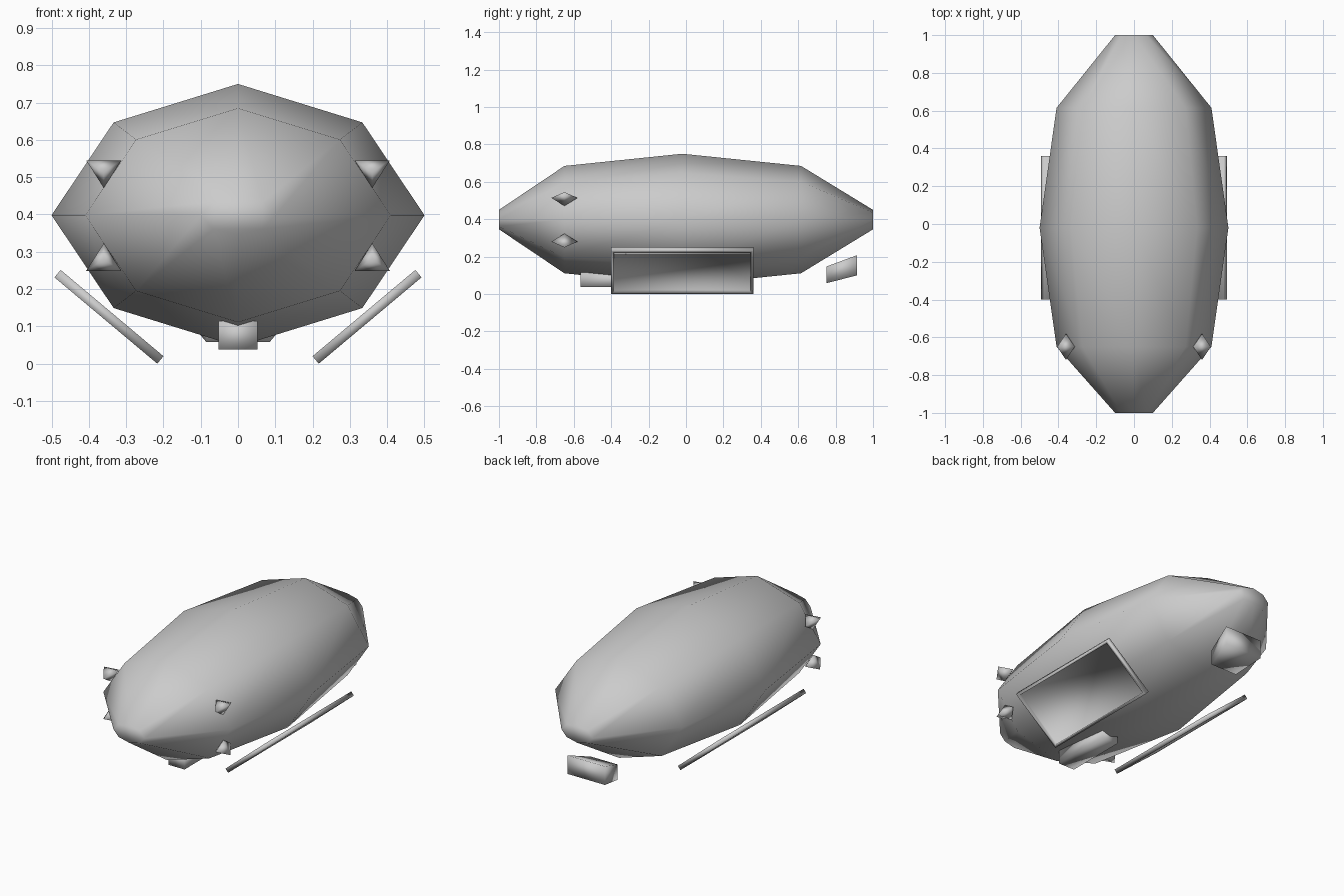
import bpy, bmesh
from math import sin, cos, tau, radians
from mathutils import Matrix

if "Cube" in bpy.data.objects:
    bpy.data.objects.remove(bpy.data.objects["Cube"])


def finish(bm, name):
    bmesh.ops.recalc_face_normals(bm, faces=bm.faces)
    me = bpy.data.meshes.new(name)
    bm.to_mesh(me)
    bm.free()
    for p in me.polygons:
        p.use_smooth = True
    ob = bpy.data.objects.new(name, me)
    bpy.context.collection.objects.link(ob)
    return ob


def loft(name, rings):
    """Skin between equal-length rings of points and cap both ends."""
    bm = bmesh.new()
    vr = [[bm.verts.new(p) for p in r] for r in rings]
    n = len(vr[0])
    for a, b in zip(vr, vr[1:]):
        for i in range(n):
            j = (i + 1) % n
            bm.faces.new((a[i], a[j], b[j], b[i]))
    bm.faces.new(vr[0])
    bm.faces.new(vr[-1])
    return finish(bm, name)


def rect(y, hw, z0, z1):
    return [(-hw, y, z0), (hw, y, z0), (hw, y, z1), (-hw, y, z1)]


# Hull: octagonal rings along y (y, half width, half height)
sections = [(-1, .1, .052), (-.65, .41, .287), (-.02, .5, .352),
            (.615, .41, .287), (1, .1, .052)]
side = .943  # diagonal corners are pulled in slightly
hull = []
for y, w, h in sections:
    ring = []
    for i in range(8):
        a = tau * i / 8
        k = side if i % 2 else 1
        ring.append((w * k * cos(a), y, .398 + h * sin(a)))
    hull.append(ring)
loft("hull", hull)

# Cabin under the nose
loft("cabin", [rect(-.565, .052, .038, .115), rect(-.2, .052, .038, .115)])

# Flared tail block
loft("tail_block", [rect(.75, .085, .058, .147), rect(.915, .12, .1, .208)])


# Tilted side panels with a recessed outer face
def side_panel(s):
    bm = bmesh.new()
    bmesh.ops.create_cube(bm, size=1)
    bmesh.ops.scale(bm, vec=(.36, .76, .026), verts=bm.verts)
    bm.faces.ensure_lookup_table()
    outer = min(bm.faces, key=lambda f: f.calc_center_median().z)
    bmesh.ops.inset_individual(bm, faces=[outer], thickness=.022, depth=0)
    res = bmesh.ops.extrude_discrete_faces(bm, faces=[outer])
    inner = res["faces"][0]
    bmesh.ops.translate(bm, vec=(0, 0, .014), verts=inner.verts)
    bmesh.ops.remove_doubles(bm, verts=bm.verts, dist=.0001)
    m = Matrix.Translation((s * .346, -.02, .1257)) @ Matrix.Rotation(-s * radians(40), 4, "Y")
    bmesh.ops.transform(bm, matrix=m, verts=bm.verts)
    finish(bm, "side_panel")


# Front studs: triangular bipyramids, flipped above and below the middle
def stud(s, v):
    bm = bmesh.new()
    x, z = s * .36, .397
    tri = [bm.verts.new((x + dx, -.65, z + v * dz))
           for dx, dz in ((-.047, .148), (.047, .148), (0, .074))]
    tips = [bm.verts.new((x, y, z + v * .117)) for y in (-.72, -.58)]
    for t in tips:
        for i in range(3):
            bm.faces.new((tri[i], tri[(i + 1) % 3], t))
    finish(bm, "stud")


for s in (-1, 1):
    side_panel(s)
    for v in (-1, 1):
        stud(s, v)
